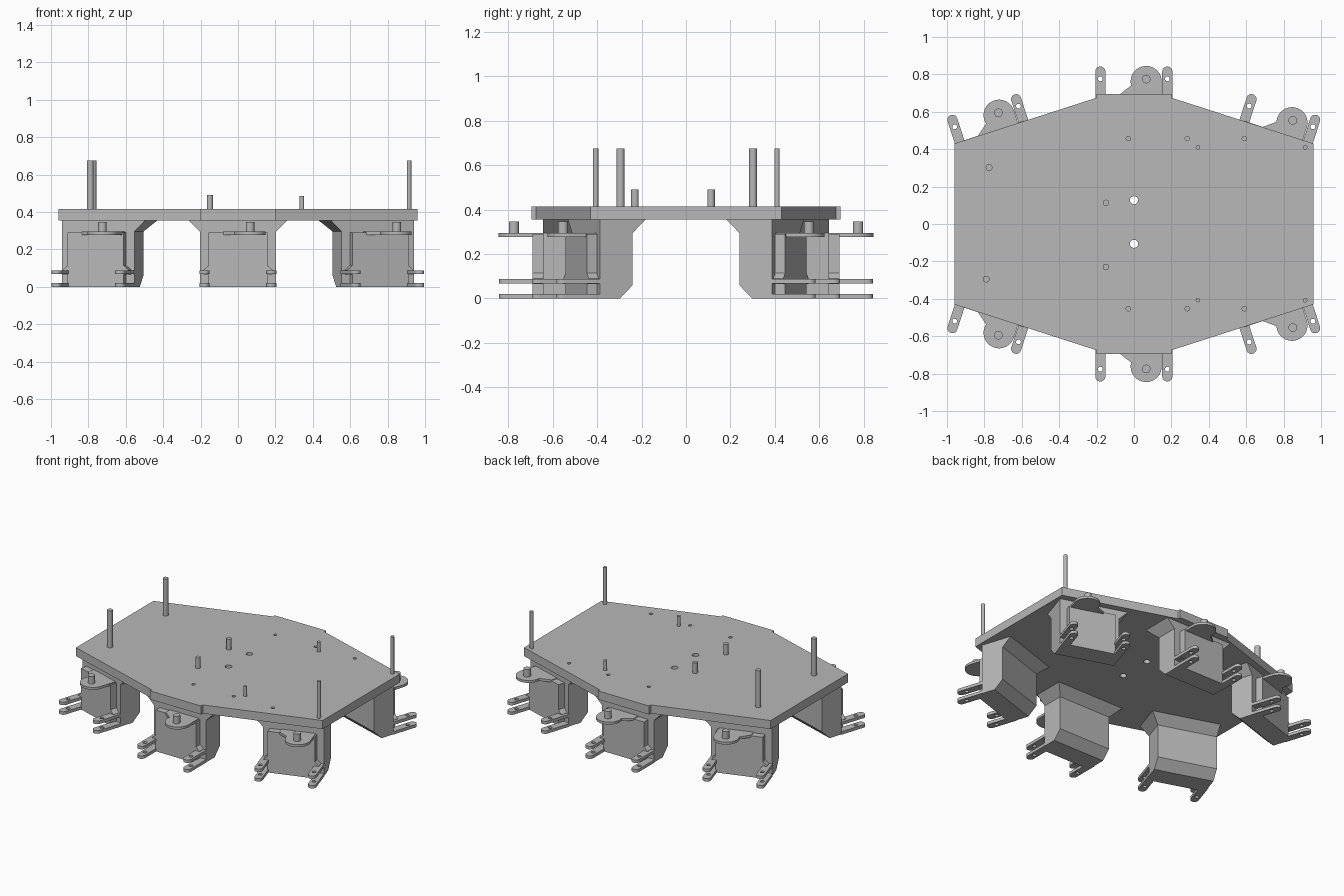
import bpy, bmesh
from math import sin, cos, radians
from mathutils import Matrix

cube = bpy.data.objects.get("Cube")
if cube:
    bpy.data.objects.remove(cube, do_unlink=True)

grey = bpy.data.materials.new("plain_grey")
grey.use_nodes = True
grey.diffuse_color = (0.48, 0.48, 0.48, 1)
for node in grey.node_tree.nodes:
    if node.type == 'BSDF_PRINCIPLED':
        node.inputs["Base Color"].default_value = grey.diffuse_color


def add_object(name, mesh):
    obj = bpy.data.objects.new(name, mesh)
    bpy.context.scene.collection.objects.link(obj)
    return obj


def finish(bm, name):
    bmesh.ops.recalc_face_normals(bm, faces=bm.faces[:])
    mesh = bpy.data.meshes.new(name)
    bm.to_mesh(mesh)
    bm.free()
    mesh.materials.append(grey)
    return mesh


def add_prism(bm, outline, z0, z1):
    low = [bm.verts.new((x, y, z0)) for x, y in outline]
    top = [bm.verts.new((x, y, z1)) for x, y in outline]
    bm.faces.new(low[::-1])
    bm.faces.new(top)
    for i in range(len(low)):
        j = (i + 1) % len(low)
        bm.faces.new((low[i], low[j], top[j], top[i]))


def add_hull(bm, points):
    verts = [bm.verts.new(p) for p in points]
    bmesh.ops.convex_hull(bm, input=verts)


def arc(x, y, r, start=0, end=360, steps=32):
    full = end - start == 360
    count = steps if full else steps + 1
    angles = [radians(start + (end - start) * i / steps) for i in range(count)]
    return [(x + r * cos(a), y + r * sin(a)) for a in angles]


def drill(obj, holes):
    """Cut round holes (x, y, radius, z0, z1) and remove the cutter."""
    bm = bmesh.new()
    for x, y, r, z0, z1 in holes:
        add_prism(bm, arc(x, y, r, steps=20), z0, z1)
    cutter = add_object("hole_cutter", finish(bm, "hole_cutter"))
    cutter.hide_render = True
    mod = obj.modifiers.new("holes", 'BOOLEAN')
    mod.operation, mod.solver, mod.object = 'DIFFERENCE', 'EXACT', cutter
    bpy.context.view_layer.objects.active = obj
    bpy.ops.object.modifier_apply(modifier=mod.name)
    bpy.data.objects.remove(cutter, do_unlink=True)


# Deck with two through holes and six blind holes
BASE, DECK = 0.355, 0.415
quarter = [(0.96, 0.43), (0.2, 0.675), (0.2, 0.695)]
back = quarter + [(-x, y) for x, y in quarter[::-1]]
bm = bmesh.new()
add_prism(bm, back + [(x, -y) for x, y in back[::-1]], BASE, DECK)
deck = add_object("deck", finish(bm, "deck"))
blind = [(x, y, 0.012, 0.385, 0.5) for x in (-0.03, 0.285, 0.59) for y in (-0.453, 0.457)]
drill(deck, [(0, 0.127, 0.022, 0.3, 0.5), (0, -0.106, 0.022, 0.3, 0.5)] + blind)

# Upright posts
posts = [(-0.775, 0.302, 0.018, 0.675), (-0.79, -0.295, 0.018, 0.675),
         (0.915, 0.41, 0.012, 0.675), (0.915, -0.407, 0.012, 0.675),
         (-0.15, 0.113, 0.017, 0.49), (-0.15, -0.23, 0.017, 0.49),
         (0.342, 0.41, 0.012, 0.485), (0.342, -0.407, 0.012, 0.485)]
for x, y, r, top in posts:
    bm = bmesh.new()
    add_prism(bm, arc(x, y, r, steps=24), DECK - 0.01, top)
    add_object("post", finish(bm, "post"))


# Leg mount: chamfered block, flared under the deck
def mount_mesh(flare_left, flare_right):
    bm = bmesh.new()
    side = [(0.49, 0.06), (0.55, 0), (0.645, 0), (0.645, BASE), (0.49, BASE)]
    add_hull(bm, [(x, y, z) for x in (-0.203, 0.203) for y, z in side])
    lower = [(x, y, 0.295) for x in (-0.203, 0.203) for y in (0.49, 0.645)]
    upper = [(x, y, BASE) for x in (-0.203 - flare_left, 0.203 + flare_right)
             for y in (0.43, 0.645)]
    add_hull(bm, lower + upper)
    return finish(bm, "leg_mount")


# Motor housing with small gussets above the hinge lugs
bm = bmesh.new()
add_hull(bm, [(x, y, z) for x in (-0.157, 0.157) for y in (0.64, 0.692) for z in (0, 0.29)])
for s in (-1, 1):
    gusset = [(0.15, 0.12), (0.15, 0.065), (0.185, 0.09), (0.185, 0.065)]
    add_hull(bm, [(s * x, y, z) for x, z in gusset for y in (0.64, 0.692)])
housing = finish(bm, "motor_housing")

# Rounded drive arm and its shaft
bm = bmesh.new()
outline = [(0.148, 0.64)] + arc(0.065, 0.762, 0.083, 0, 195) + [(-0.08, 0.69), (-0.08, 0.64)]
add_prism(bm, outline, 0.278, 0.295)
drive_arm = finish(bm, "drive_arm")
bm = bmesh.new()
add_prism(bm, arc(0.065, 0.775, 0.023), 0.29, 0.347)
shaft = finish(bm, "drive_shaft")

# Paired hinge lugs with pin holes
bm = bmesh.new()
for x in (-0.18, 0.178):
    shape = [(x - 0.027, 0.64), (x + 0.027, 0.64)] + arc(x, 0.815, 0.027, 0, 180, 16)
    for z in (0.0, 0.067):
        add_prism(bm, shape, z, z + 0.021)
lug_obj = add_object("lug_template", finish(bm, "hinge_lugs"))
drill(lug_obj, [(x, 0.776, 0.013, -0.1, 0.2) for x in (-0.18, 0.178)])
lugs = lug_obj.data
bpy.data.objects.remove(lug_obj, do_unlink=True)

# Six legs: three along the back, mirrored to the front
for end, mirror in (("back", 1), ("front", -1)):
    for place, s in (("right", -1), ("middle", 0), ("left", 1)):
        matrix = Matrix.Diagonal((1, mirror, 1, 1))
        if s:
            matrix = (matrix @ Matrix.Translation((s * 0.787, 0.574, 0))
                      @ Matrix.Rotation(radians(-18 * s), 4, 'Z')
                      @ Matrix.Translation((0, -0.775, 0)))
        mount = mount_mesh(0 if s < 0 else 0.06, 0 if s > 0 else 0.06)
        for part in (mount, housing, drive_arm, shaft, lugs):
            mesh = part.copy()
            mesh.transform(matrix)
            if mirror < 0:
                mesh.flip_normals()
            add_object(f"{end}_{place}_{part.name.split('.')[0]}", mesh)

# Round parts shade smoothly, edges stay sharp
bpy.ops.object.select_all(action='DESELECT')
for obj in bpy.context.scene.objects:
    if obj.type == 'MESH':
        obj.select_set(True)
        bpy.context.view_layer.objects.active = obj
bpy.ops.object.shade_smooth_by_angle(angle=radians(30))
